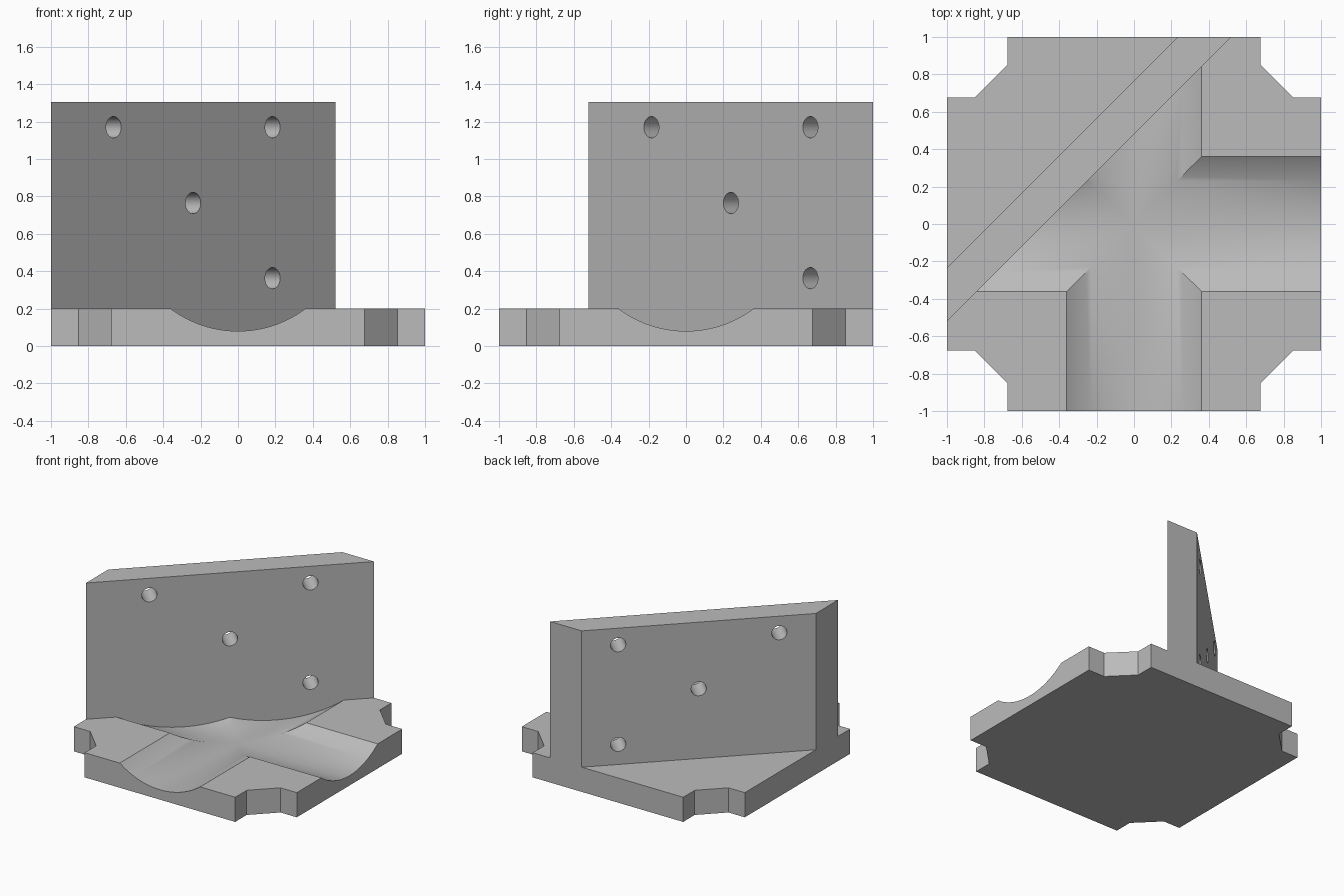
import bpy, bmesh, math
from mathutils import Matrix, Vector

if "Cube" in bpy.data.objects:
    bpy.data.objects.remove(bpy.data.objects["Cube"], do_unlink=True)

BASE_TOP, WALL_TOP = 0.2, 1.305
FRONT, BACK = 0.48, 0.765              # wall faces lie on y = x + offset
NORMAL = Vector((1, -1, 0)).normalized()  # direction the wall front faces

grey = bpy.data.materials.new("plain grey")
grey.use_nodes = True
colour = (0.5, 0.5, 0.5, 1)
grey.diffuse_color = colour
grey.node_tree.nodes["Principled BSDF"].inputs["Base Color"].default_value = colour


def finish(name, bm):
    bmesh.ops.recalc_face_normals(bm, faces=bm.faces)
    mesh = bpy.data.meshes.new(name)
    bm.to_mesh(mesh)
    bm.free()
    mesh.materials.append(grey)
    obj = bpy.data.objects.new(name, mesh)
    bpy.context.collection.objects.link(obj)
    return obj


def prism(name, outline, z0, z1):
    bm = bmesh.new()
    face = bm.faces.new([bm.verts.new((x, y, z0)) for x, y in outline])
    top = bmesh.ops.extrude_face_region(bm, geom=[face])["geom"]
    verts = [v for v in top if isinstance(v, bmesh.types.BMVert)]
    bmesh.ops.translate(bm, verts=verts, vec=(0, 0, z1 - z0))
    return finish(name, bm)


def cylinder(name, centre, axis, radius, length, segments, stop_at_wall=False):
    bm = bmesh.new()
    turn = Vector(axis).to_track_quat('Z', 'Y').to_matrix().to_4x4()
    bmesh.ops.create_cone(bm, cap_ends=True, segments=segments, radius1=radius,
                          radius2=radius, depth=length,
                          matrix=Matrix.Translation(centre) @ turn)
    if stop_at_wall:
        cut = bmesh.ops.bisect_plane(bm, geom=bm.verts[:] + bm.edges[:] + bm.faces[:],
                                     plane_co=(0, FRONT, 0), plane_no=NORMAL,
                                     clear_inner=True)["geom_cut"]
        edges = [e for e in cut if isinstance(e, bmesh.types.BMEdge)]
        bmesh.ops.holes_fill(bm, edges=edges, sides=0)
    return finish(name, bm)


def carve(target, cutter):
    cutter.hide_render = True
    mod = target.modifiers.new("carve", 'BOOLEAN')
    mod.operation, mod.solver, mod.object = 'DIFFERENCE', 'EXACT', cutter
    bpy.context.view_layer.objects.active = target
    bpy.ops.object.modifier_apply(modifier=mod.name)
    bpy.data.objects.remove(cutter, do_unlink=True)


# Square block with stepped, chamfered corners
a, b = 0.675, 0.853
corner = [(1, a), (b, a), (a, b), (a, 1)]
outline = []
for k in range(4):
    for x, y in corner:
        for _ in range(k):
            x, y = -y, x
        outline.append((x, y))
bracket = prism("base_and_diagonal_wall", outline, 0, WALL_TOP)

# Clear the space in front of and behind the diagonal wall
for name, offset, side in (("front_space", FRONT, 1), ("back_space", BACK, -1)):
    p = Vector((0, offset, 0))
    along = Vector((1, 1, 0)) * 3
    out = NORMAL * side * 4
    corners = [p - along, p + along, p + along + out, p - along + out]
    carve(bracket, prism(name, [c.xy for c in corners], BASE_TOP, 2))

# Crossing round-bottomed channels, ending at the wall
for name, axis in (("channel_x", (1, 0, 0)), ("channel_y", (0, 1, 0))):
    carve(bracket, cylinder(name, (0, 0, 0.68), axis, 0.6, 2.6, 128, True))

# Bolt holes through the wall
for x, z in ((-0.665, 1.17), (0.185, 1.17), (-0.24, 0.765), (0.185, 0.363)):
    carve(bracket, cylinder("bolt_hole", (x, x + FRONT, z), NORMAL, 0.057, 1, 48))

# Merge coplanar pieces and shade
bm = bmesh.new()
bm.from_mesh(bracket.data)
bmesh.ops.remove_doubles(bm, verts=bm.verts, dist=0.0001)
bmesh.ops.dissolve_limit(bm, angle_limit=math.radians(0.3), verts=bm.verts, edges=bm.edges)
bm.to_mesh(bracket.data)
bm.free()
bpy.ops.object.select_all(action='DESELECT')
bracket.select_set(True)
bpy.context.view_layer.objects.active = bracket
bpy.ops.object.shade_smooth_by_angle(angle=math.radians(30))
